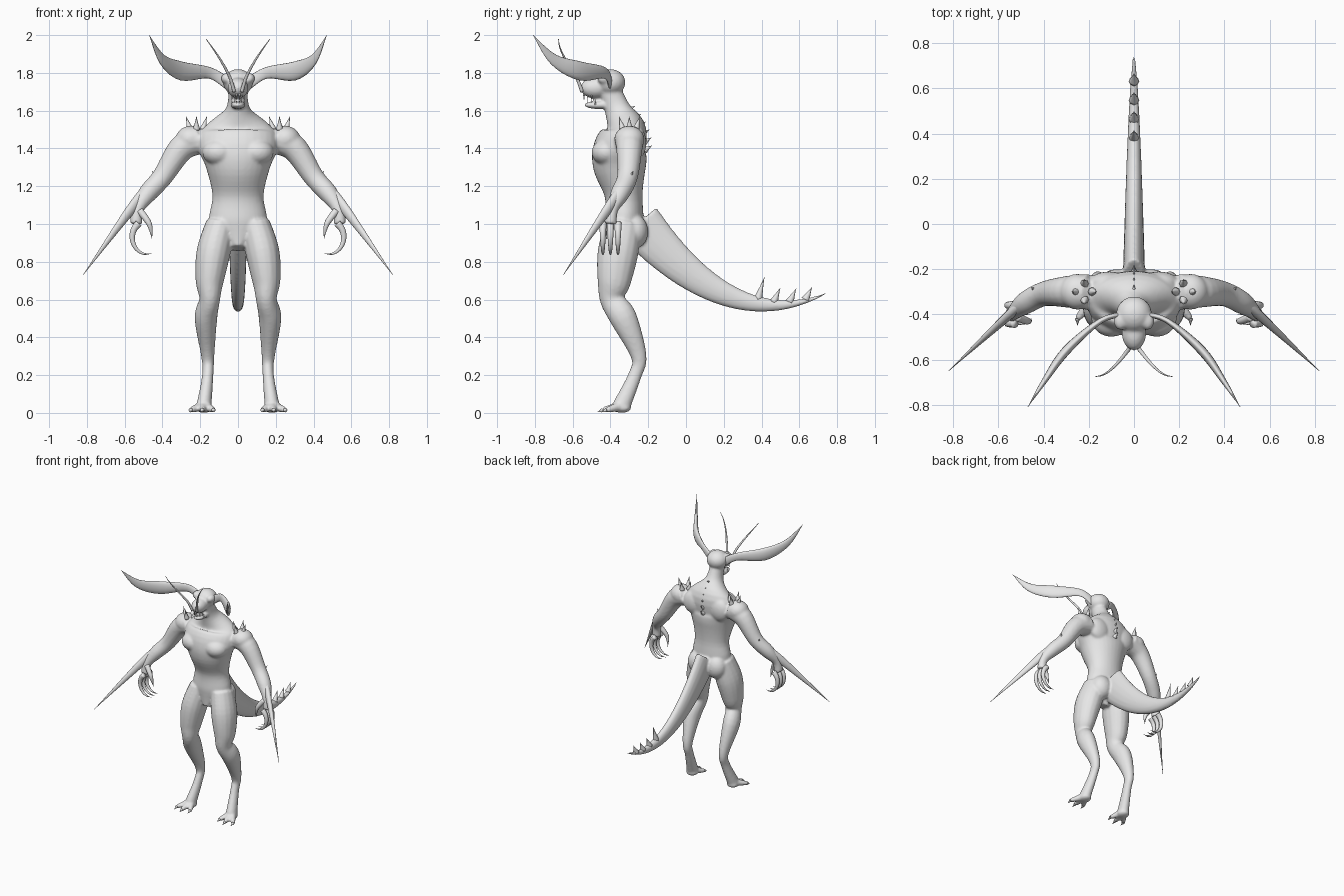
import bpy, bmesh, math
from mathutils import Vector, Matrix

cube = bpy.data.objects.get("Cube")
if cube:
    bpy.data.objects.remove(cube, do_unlink=True)

GREY = (0.8, 0.8, 0.8, 1)
grey = bpy.data.materials.new("plain grey")
grey.use_nodes = True
grey.diffuse_color = GREY
grey.node_tree.nodes["Principled BSDF"].inputs["Base Color"].default_value = GREY

AXIS_X, AXIS_Y, AXIS_Z = Matrix.Identity(3)
SIDES = {"left": 1, "right": -1}


def squash(points, ratio=1):
    """Turn (x, y, z, radius) into rings whose depth is radius * ratio."""
    return [(x, y, z, radius, radius * ratio) for x, y, z, radius in points]


def spline(rings, steps):
    """Catmull-Rom interpolation of position and radii together."""
    padded = [rings[0], *rings, rings[-1]]
    result = []
    for before, start, end, after in zip(padded, padded[1:], padded[2:], padded[3:]):
        for step in range(steps):
            t = step / steps
            ring = []
            for a, b, c, d in zip(before, start, end, after):
                slope_in, slope_out = (c - a) / 2, (d - b) / 2
                blend = t * t * (3 - 2 * t)
                ring.append(b + (c - b) * blend + slope_in * t * (1 - t) ** 2
                            - slope_out * t * t * (1 - t))
            result.append(ring)
    return result + [rings[-1]]


def loft(bm, rings, hint=AXIS_X, mirror=1, sides=16, steps=5):
    """Skin elliptical rings along a path; the first radius lies along the hint."""
    path = spline(rings, steps)
    centres = [Vector((x * mirror, y, z)) for x, y, z, wide, deep in path]
    last = len(path) - 1
    loops = []
    for i, (centre, ring) in enumerate(zip(centres, path)):
        tangent = (centres[min(i + 1, last)] - centres[max(i - 1, 0)]).normalized()
        across = (hint - tangent * hint.dot(tangent)).normalized()
        along = tangent.cross(across)
        wide, deep = (max(radius, 0.001) for radius in ring[-2:])
        angles = [math.tau * k / sides for k in range(sides)]
        loops.append([bm.verts.new(centre + across * wide * math.cos(angle)
                                   + along * deep * math.sin(angle)) for angle in angles])
    for lower, upper in zip(loops, loops[1:]):
        for k in range(sides):
            bm.faces.new((lower[k - 1], lower[k], upper[k], upper[k - 1]))
    bm.faces.new(loops[0])
    bm.faces.new(loops[-1])


def ball(bm, centre, radii):
    bmesh.ops.create_uvsphere(bm, u_segments=20, v_segments=12, radius=1,
                              matrix=Matrix.Translation(centre) @ Matrix.Diagonal((*radii, 1)))


def spike(bm, base, tip, radius, mirror=1):
    middle = Vector(base).lerp(Vector(tip), 0.5)
    points = [(*base, radius), (*middle, radius * 0.45), (*tip, 0)]
    loft(bm, squash(points), mirror=mirror, sides=8, steps=3)


def finish(name, bm):
    bmesh.ops.recalc_face_normals(bm, faces=bm.faces[:])
    mesh = bpy.data.meshes.new(name)
    bm.to_mesh(mesh)
    bm.free()
    mesh.materials.append(grey)
    mesh.polygons.foreach_set("use_smooth", [True] * len(mesh.polygons))
    obj = bpy.data.objects.new(name, mesh)
    bpy.context.collection.objects.link(obj)
    return obj


def tail_ring(t):
    """Tail cross-section from the hips (t = 0) to the tip (t = 1)."""
    y = -0.25 + 1.05 * t
    z = 0.57 + 0.84 * (y - 0.47) ** 2
    return (0, y, z, 0.05 * (1 - t) ** 0.6, 0.125 * (1 - t) ** 1.2)


# Body: torso, head, tail and limbs fused into one skin
body = bmesh.new()
torso = [(0, -.36, .87, .04, .06), (0, -.33, 1, .15, .1), (0, -.33, 1.15, .135, .1),
         (0, -.35, 1.3, .17, .14), (0, -.35, 1.4, .21, .14), (0, -.32, 1.5, .19, .11),
         (0, -.36, 1.6, .07, .07), (0, -.4, 1.7, .05, .06)]
loft(body, torso, sides=32)
loft(body, [tail_ring(i / 10) for i in range(11)])

# Skull, muzzle and open lower jaw
ball(body, (0, -.4, 1.75), (.08, .08, .07))
ball(body, (0, -.48, 1.72), (.055, .08, .055))
ball(body, (0, -.46, 1.63), (.04, .08, .022))

leg = [(.09, -.33, 1, .08), (.13, -.36, .85, .09), (.15, -.38, .7, .075), (.15, -.39, .6, .055),
       (.17, -.33, .5, .06), (.16, -.25, .3, .035), (.16, -.27, .2, .03), (.18, -.34, .04, .04)]
arm = [(.2, -.3, 1.45, .08), (.3, -.3, 1.4, .07), (.4, -.31, 1.25, .055),
       (.48, -.35, 1.16, .05), (.53, -.39, 1.08, .033), (.54, -.4, 1, .033)]
toes = [(.19 + .06 * k, -.44 + .02 * abs(k), .015) for k in (-1, 0, 1)]

for mirror in SIDES.values():
    loft(body, squash(leg, 1.2), mirror=mirror)
    loft(body, squash(arm), AXIS_Y, mirror)
    # Chest, shoulder, shoulder blade, buttock, brow and heel masses
    for (x, y, z), radii in (((.1, -.42, 1.38), (.09, .08, .07)), ((.25, -.3, 1.45), (.08, .08, .07)),
                             ((.11, -.26, 1.43), (.09, .05, .09)), ((.08, -.27, .96), (.08, .07, .09)),
                             ((.06, -.43, 1.77), (.03, .04, .03)), ((.18, -.34, .025), (.045, .05, .025))):
        ball(body, (x * mirror, y, z), radii)
    for toe in toes:
        loft(body, squash([(.18, -.33, .04, .03), (*toe, .015)]), mirror=mirror)

skin = finish("body", body)
remesh = skin.modifiers.new("fuse", "REMESH")
remesh.mode = "VOXEL"
remesh.voxel_size = 0.008
remesh.use_smooth_shade = True
relax = skin.modifiers.new("relax", "SMOOTH")
relax.iterations = 7

# Paired parts
horn = squash([(.05, -.4, 1.74, .03), (.15, -.43, 1.8, .03), (.3, -.56, 1.81, .05),
               (.4, -.7, 1.87, .03), (.47, -.81, 2, 0)], 0.4)
blade = squash([(.45, -.32, 1.2, .03), (.55, -.4, 1.1, .03), (.82, -.65, .73, 0)], 0.7)
thumb = squash([(.52, -.41, 1.07, .02), (.47, -.43, 1, .015), (.455, -.42, .92, 0)])


def antenna_ring(t):
    radius = 0.008 * (1 - t) + 0.0015
    return (.02 + .15 * t, -.55 - .125 * math.sin(t * math.pi / 2), 1.7 + .28 * t ** 0.7, radius, radius)


def finger_ring(t, y):
    """Finger curling inwards around an arc below the palm."""
    angle = math.radians(35 + 160 * t)
    radius = 0.02 * (1 - t) ** 0.7
    return (.48 + .08 * math.sin(angle), y, .93 + .09 * math.cos(angle), radius, radius)


antenna = [antenna_ring(i / 8) for i in range(9)]
for side, mirror in SIDES.items():
    for name, rings, hint in (("horn", horn, AXIS_Z), ("arm_blade", blade, AXIS_Z), ("antenna", antenna, AXIS_X)):
        bm = bmesh.new()
        loft(bm, rings, hint, mirror)
        finish(f"{side}_{name}", bm)

    # Curled fingers and thumb
    bm = bmesh.new()
    loft(bm, thumb, AXIS_Y, mirror, sides=10)
    for y in (-.44, -.4, -.36):
        loft(bm, [finger_ring(i / 6, y) for i in range(7)], AXIS_Y, mirror, sides=10, steps=3)
    finish(f"{side}_fingers", bm)

    # Toe claws
    bm = bmesh.new()
    for x, y, z in toes:
        spike(bm, (x, y, z), (x, y - .03, .004), .012, mirror)
    finish(f"{side}_toe_claws", bm)

    # Ring of shoulder spikes and one elbow spike
    bm = bmesh.new()
    for k in range(4):
        outward = Vector((math.cos(k * math.pi / 2), math.sin(k * math.pi / 2), 0))
        base = Vector((.22, -.3, 1.5)) + outward * .035
        spike(bm, base, base + outward * .02 + AXIS_Z * .07, .02, mirror)
    spike(bm, (.43, -.3, 1.24), (.455, -.28, 1.28), .02, mirror)
    finish(f"{side}_arm_spikes", bm)

# Spines following the curve of the back
bm = bmesh.new()
for i in range(6):
    rise = i / 5
    base = Vector((0, -.22 - .09 * rise ** 2, 1.39 + .21 * rise))
    spike(bm, base, base + Vector((0, .04, .025)), .02)
finish("back_spines", bm)

# Row of spikes on top of the tail, tallest first
bm = bmesh.new()
for i in range(4):
    x, y, z, wide, deep = tail_ring(0.6 + i * 0.08)
    spike(bm, (x, y, z + deep / 2), (x, y + .035, z + deep + (.06 if i else .1)), .024)
finish("tail_spikes", bm)

# Teeth in both jaws
bm = bmesh.new()
for mirror in SIDES.values():
    for i in range(3):
        x, y = .008 + .012 * i, -.54 + .02 * i
        spike(bm, (x, y, 1.69), (x, y, 1.65), .006, mirror)
        spike(bm, (x, y + .02, 1.63), (x, y + .02, 1.66), .005, mirror)
finish("teeth", bm)
